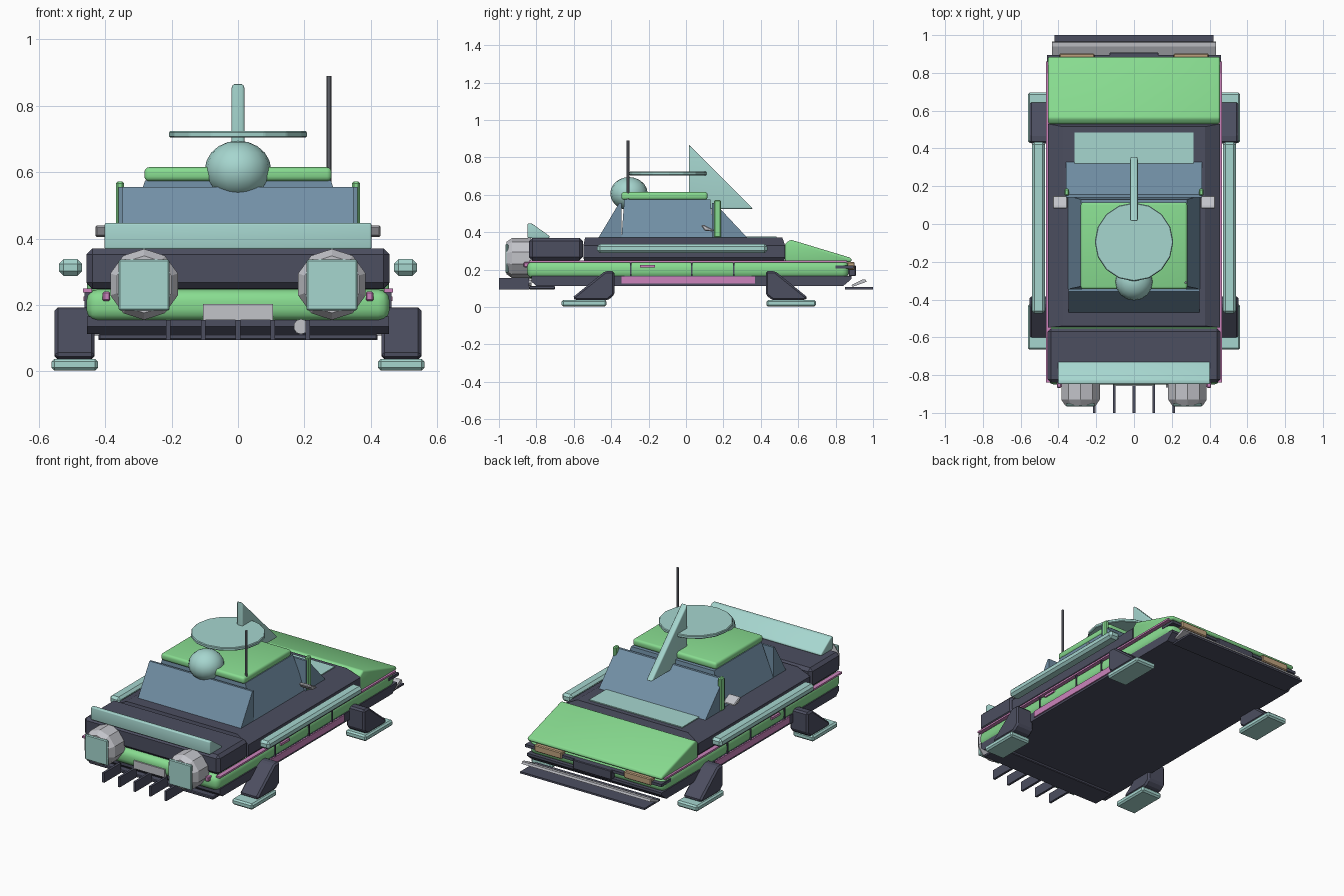
import bpy, bmesh, math
from mathutils import Matrix, Vector

if "Cube" in bpy.data.objects:
    bpy.data.objects.remove(bpy.data.objects["Cube"])


def colour(name, hexa):
    lin = []
    for i in (0, 2, 4):
        c = int(hexa[i:i + 2], 16) / 255
        lin.append(c / 12.92 if c < 0.04 else ((c + 0.055) / 1.055) ** 2.4)
    m = bpy.data.materials.new(name)
    m.diffuse_color = (*lin, 1)
    m.use_nodes = True
    m.node_tree.nodes["Principled BSDF"].inputs["Base Color"].default_value = m.diffuse_color
    return m


GREEN = colour("green paint", "88DC90")
TEAL = colour("pale teal", "A6D6CF")
DARK = colour("dark trim", "4C4E60")
GLASS = colour("slate glass", "7290A6")
GREY = colour("light grey", "C2C3C9")
PINK = colour("pink trim", "CC84BC")
TAN = colour("tan lamp", "BFA27E")
STEEL = colour("steel grey", "7C7F88")


def finish(name, bm, mat, bevel=0.0, seg=1):
    if bevel:
        edges = [e for e in bm.edges if e.calc_face_angle(0) > 0.3]
        bmesh.ops.bevel(bm, geom=edges, offset=bevel, segments=seg,
                        profile=0.5, affect='EDGES', clamp_overlap=True)
    bmesh.ops.recalc_face_normals(bm, faces=bm.faces)
    me = bpy.data.meshes.new(name)
    bm.to_mesh(me)
    bm.free()
    me.materials.append(mat)
    ob = bpy.data.objects.new(name, me)
    bpy.context.collection.objects.link(ob)
    if seg > 1:
        bpy.ops.object.select_all(action='DESELECT')
        ob.select_set(True)
        bpy.context.view_layer.objects.active = ob
        bpy.ops.object.shade_smooth_by_angle(angle=math.radians(40))
    return ob


def prism(name, x0, x1, profile, mat, bevel=0.0, seg=1):
    """Side profile in (y, z), extruded from x0 to x1."""
    bm = bmesh.new()
    f = bm.faces.new([bm.verts.new((x0, y, z)) for y, z in profile])
    ext = bmesh.ops.extrude_face_region(bm, geom=[f])
    vs = [v for v in ext['geom'] if isinstance(v, bmesh.types.BMVert)]
    bmesh.ops.translate(bm, verts=vs, vec=(x1 - x0, 0, 0))
    return finish(name, bm, mat, bevel, seg)


def box(name, x, y, z, mat, bevel=0.0, seg=1):
    return prism(name, x[0], x[1], [(y[0], z[0]), (y[1], z[0]), (y[1], z[1]), (y[0], z[1])],
                 mat, bevel, seg)


def both(x0, x1):
    return [("right", (x0, x1)), ("left", (-x1, -x0))]


def cylinder(name, pos, r1, r2, depth, mat, sides, along_y=False, bevel=0.0):
    bm = bmesh.new()
    rot = Matrix.Rotation(math.pi / 2, 4, 'X') if along_y else Matrix()
    bmesh.ops.create_cone(bm, cap_ends=True, segments=sides, radius1=r1, radius2=r2,
                          depth=depth, matrix=Matrix.Translation(pos) @ rot)
    return finish(name, bm, mat, bevel)


# Lower hull
box("lower_body", (-0.457, 0.457), (-0.85, 0.87), (0.152, 0.247), GREEN, 0.035, 3)
prism("underbody", -0.455, 0.455, [(-0.80, 0.112), (0.84, 0.112), (0.885, 0.15),
      (0.885, 0.165), (-0.825, 0.165), (-0.825, 0.135)], DARK)
box("front_splitter", (-0.42, 0.42), (-0.84, -0.7), (0.095, 0.113), DARK, 0.004)
box("rear_sill", (-0.46, 0.46), (0.80, 0.895), (0.205, 0.222), DARK)

# Upper decks
box("front_deck", (-0.457, 0.457), (-0.84, -0.552), (0.25, 0.37), DARK, 0.018)
bm = bmesh.new()
rings = []
for x, z, y0, y1 in [(0.44, 0.248, -0.545, 0.525), (0.455, 0.265, -0.548, 0.53),
                     (0.455, 0.33, -0.548, 0.53), (0.375, 0.371, -0.54, 0.515)]:
    rings.append([bm.verts.new(p) for p in
                  [(-x, y0, z), (x, y0, z), (x, y1, z), (-x, y1, z)]])
for a, b in zip(rings, rings[1:]):
    for i in range(4):
        bm.faces.new([a[i], a[(i + 1) % 4], b[(i + 1) % 4], b[i]])
bm.faces.new(rings[0])
bm.faces.new(rings[-1])
finish("middle_deck", bm, DARK)
prism("rear_hood", -0.455, 0.455, [(0.53, 0.24), (0.885, 0.24), (0.885, 0.262), (0.56, 0.36),
      (0.53, 0.34)], GREEN, 0.02, 3)
box("rear_shelf", (-0.315, 0.315), (0.30, 0.485), (0.368, 0.377), TEAL)

# Cabin: tapered core with windscreen and rear window wedges
bm = bmesh.new()
bot = [bm.verts.new(p) for p in [(-.35, -.345, .368), (.35, -.345, .368), (.35, .15, .368), (-.35, .15, .368)]]
top = [bm.verts.new(p) for p in [(-.28, -.33, .575), (.28, -.33, .575), (.28, .13, .575), (-.28, .13, .575)]]
for i in range(4):
    bm.faces.new([bot[i], bot[(i + 1) % 4], top[(i + 1) % 4], top[i]])
bm.faces.new(bot)
bm.faces.new(top)
finish("cabin", bm, GLASS)
prism("windscreen", -0.348, 0.348, [(-0.47, 0.368), (-0.345, 0.368), (-0.345, 0.555),
      (-0.358, 0.555)], GLASS)
prism("rear_window", -0.36, 0.36, [(0.14, 0.368), (0.33, 0.368), (0.155, 0.555),
      (0.14, 0.555)], GLASS)
box("roof", (-0.282, 0.282), (-0.345, 0.115), (0.573, 0.615), GREEN, 0.014, 3)
for side, x in both(0.343, 0.368):
    box("roll_post_" + side, x, (0.15, 0.187), (0.37, 0.572), GREEN, 0.006)
for side, x in both(0.352, 0.43):
    prism("mirror_" + side, *x, [(0.08, 0.437), (0.095, 0.44), (0.15, 0.412), (0.145, 0.404),
          (0.10, 0.408)], GREY, 0.006)

# Roof equipment
cylinder("roof_disc", (0, -0.095, 0.714), 0.208, 0.208, 0.02, TEAL, 16, bevel=0.004)
bm = bmesh.new()
bmesh.ops.create_uvsphere(bm, u_segments=16, v_segments=10, radius=1)
bmesh.ops.transform(bm, verts=bm.verts, matrix=Matrix.Translation((0, -0.305, 0.607))
                    @ Matrix.Diagonal((0.1, 0.1, 0.088, 1)))
finish("front_dome", bm, TEAL, seg=2)
prism("tail_fin", -0.02, 0.02, [(0.015, 0.525), (0.36, 0.525), (0.015, 0.868)], TEAL, 0.008, 3)
cylinder("antenna", (0.274, -0.31, 0.73), 0.007, 0.007, 0.32, STEEL, 8)

# Side trim
for side, x in both(0.47, 0.54):
    box("side_rail_" + side, x, (-0.475, 0.435), (0.288, 0.338), TEAL, 0.014)
for side, x in both(0.44, 0.467):
    box("side_stripe_" + side, x, (-0.84, 0.86), (0.238, 0.249), PINK)
for side, x in both(0.44, 0.462):
    box("sill_stripe_" + side, x, (-0.345, 0.37), (0.125, 0.164), PINK)
    for i, y in enumerate((-0.295, 0.03, 0.255)):
        box(f"door_seam_{side}_{i}", x, (y - 0.004, y + 0.004), (0.165, 0.24), DARK)
for side, x in both(0.45, 0.466):
    box("door_handle_" + side, x, (-0.245, -0.165), (0.212, 0.226), PINK)

# Legs and feet, sloping outward at front and rear
for side, x in both(0.432, 0.553):
    for end, s in (("front", -1), ("rear", 1)):
        leg = [(0.61, 0.036), (0.44, 0.036), (0.405, 0.065), (0.405, 0.192), (0.455, 0.192),
               (0.63, 0.05)]
        prism(f"{end}_leg_{side}", *x, [(s * y + 0.022, z) for y, z in leg], DARK, 0.01)
for side, x in both(0.422, 0.562):
    for end, y in (("front", (-0.665, -0.425)), ("rear", (0.43, 0.695))):
        box(f"{end}_foot_{side}", x, y, (0.002, 0.038), TEAL, 0.009)

# Struts joining legs to the hull
for side, x in both(0.40, 0.45):
    for end, y in (("front", (-0.44, -0.385)), ("rear", (0.43, 0.48))):
        box(f"{end}_strut_{side}", x, y, (0.13, 0.19), DARK)

# Front end
for side, s in (("right", 1), ("left", -1)):
    cylinder("lamp_drum_" + side, (s * 0.283, -0.88, 0.262), 0.107, 0.107, 0.1, GREY, 10, True)
    cylinder("lamp_rim_" + side, (s * 0.283, -0.945, 0.262), 0.107, 0.086, 0.03, GREY, 10, True)
for side, x in both(0.206, 0.36):
    box("lamp_lens_" + side, x, (-0.966, -0.95), (0.183, 0.337), TEAL, 0.005)
for side, x in both(0.385, 0.408):
    box("marker_lamp_" + side, x, (-0.868, -0.82), (0.212, 0.24), PINK, 0.004)
prism("front_wing", -0.402, 0.402, [(-0.847, 0.368), (-0.73, 0.368), (-0.73, 0.38), (-0.825, 0.447),
      (-0.847, 0.447)], TEAL, 0.02, 3)
box("front_plate", (-0.105, 0.105), (-0.858, -0.84), (0.155, 0.203), GREY)
for i in range(5):
    x = -0.21 + i * 0.105
    box(f"rake_blade_{i}", (x - 0.007, x + 0.007), (-1.0, -0.84), (0.095, 0.155), DARK)
cylinder("tow_lamp", (0.19, -0.845, 0.135), 0.023, 0.023, 0.04, GREY, 10, True)

# Rear end
box("rear_tray", (-0.42, 0.42), (0.85, 1.0), (0.095, 0.106), DARK)
prism("rear_bar", -0.435, 0.435, [(0.89, 0.108), (0.965, 0.135), (0.96, 0.148), (0.94, 0.146),
      (0.885, 0.118)], GREY)
box("rear_plate", (-0.13, 0.13), (0.87, 0.908), (0.165, 0.222), DARK, 0.004)
for side, x in both(0.21, 0.395):
    box("tail_lamp_" + side, x, (0.86, 0.902), (0.198, 0.24), TAN, 0.005)
